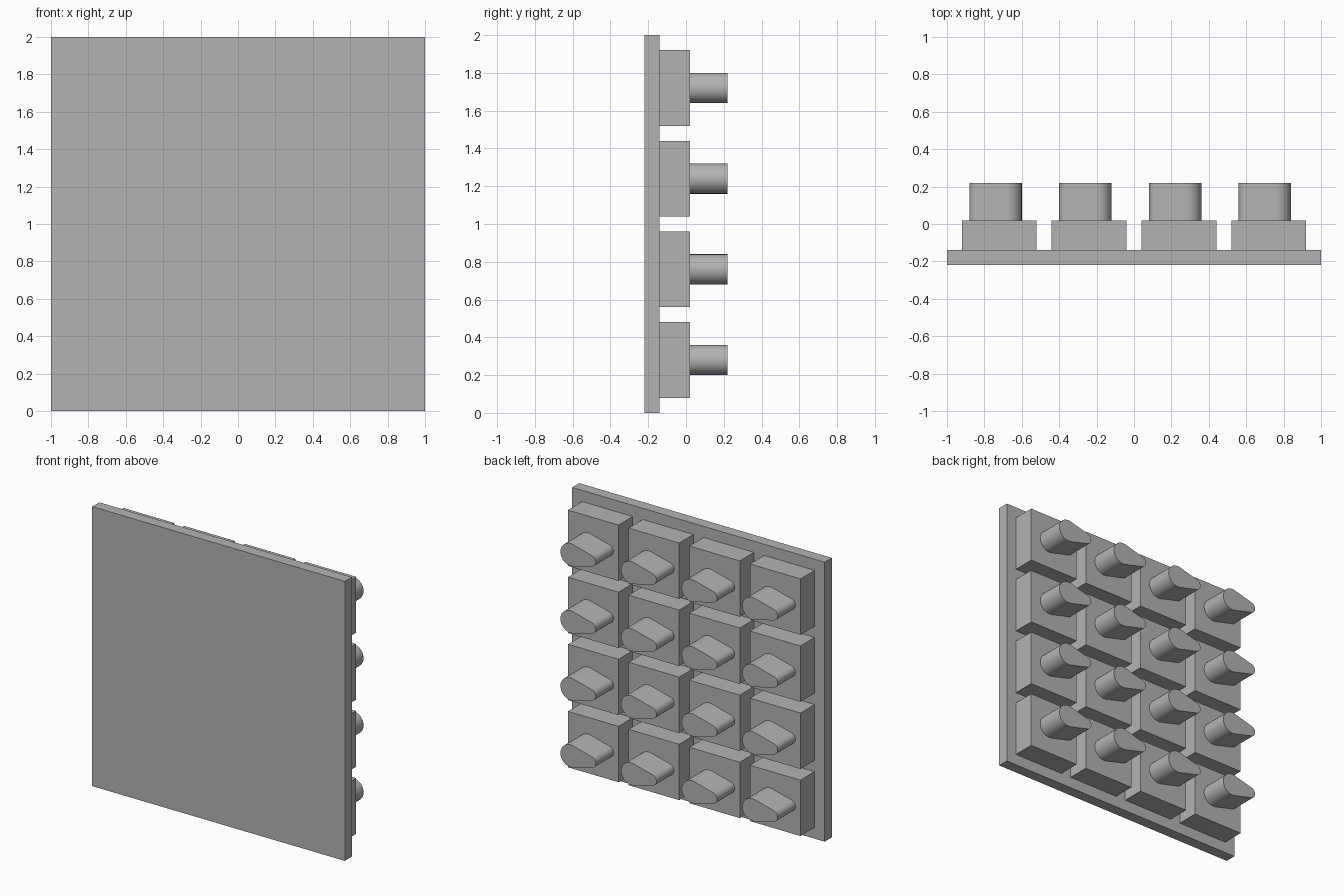
import bpy
import bmesh
import math

cube = bpy.data.objects.get("Cube")
if cube:
    bpy.data.objects.remove(cube, do_unlink=True)

grey = bpy.data.materials.new("plain_grey")
grey.use_nodes = True
GREY = (0.45, 0.45, 0.45, 1)
grey.diffuse_color = GREY
grey.node_tree.nodes["Principled BSDF"].inputs["Base Color"].default_value = GREY


def extrude_profile(name, profile, y0, y1, cx=0, cz=0):
    """Solid prism from an (x, z) outline, running from y0 back to y1."""
    bm = bmesh.new()
    face = bm.faces.new([bm.verts.new((x, y0, z)) for x, z in profile])
    moved = bmesh.ops.extrude_face_region(bm, geom=[face])["geom"]
    verts = [g for g in moved if isinstance(g, bmesh.types.BMVert)]
    bmesh.ops.translate(bm, verts=verts, vec=(0, y1 - y0, 0))
    bmesh.ops.recalc_face_normals(bm, faces=bm.faces)
    mesh = bpy.data.meshes.new(name)
    bm.to_mesh(mesh)
    bm.free()
    mesh.materials.append(grey)
    obj = bpy.data.objects.new(name, mesh)
    obj.location = (cx, 0, cz)
    bpy.context.collection.objects.link(obj)
    return obj


def square(half):
    return [(-half, -half), (half, -half), (half, half), (-half, half)]


def arc(cx, radius, start, end, steps):
    angles = [start + (end - start) * i / steps for i in range(steps + 1)]
    return [(cx + radius * math.cos(a), radius * math.sin(a)) for a in angles]


# Tapered peg outline: a large and a small round end joined by tangents
BIG_X, BIG_R, SMALL_X, SMALL_R = 0.04, 0.08, -0.12, 0.04
tangent = math.pi - math.acos((BIG_R - SMALL_R) / (BIG_X - SMALL_X))
peg_outline = (arc(BIG_X, BIG_R, -tangent, tangent, 32)
               + arc(SMALL_X, SMALL_R, tangent, 2 * math.pi - tangent, 20))

# Backing panel
extrude_profile("panel", square(1), -0.22, -0.14, 0, 1)

# Four by four grid of blocks, each with a peg
PITCH = 0.48
for row in range(4):
    for col in range(4):
        x = (col - 1.5) * PITCH
        z = 1 + (row - 1.5) * PITCH
        extrude_profile(f"block_{row}_{col}", square(0.2), -0.14, 0.02, x, z)
        peg = extrude_profile(f"peg_{row}_{col}", peg_outline, 0.02, 0.22, x, z)
        bpy.ops.object.select_all(action="DESELECT")
        peg.select_set(True)
        bpy.context.view_layer.objects.active = peg
        bpy.ops.object.shade_smooth_by_angle(angle=math.radians(30))
